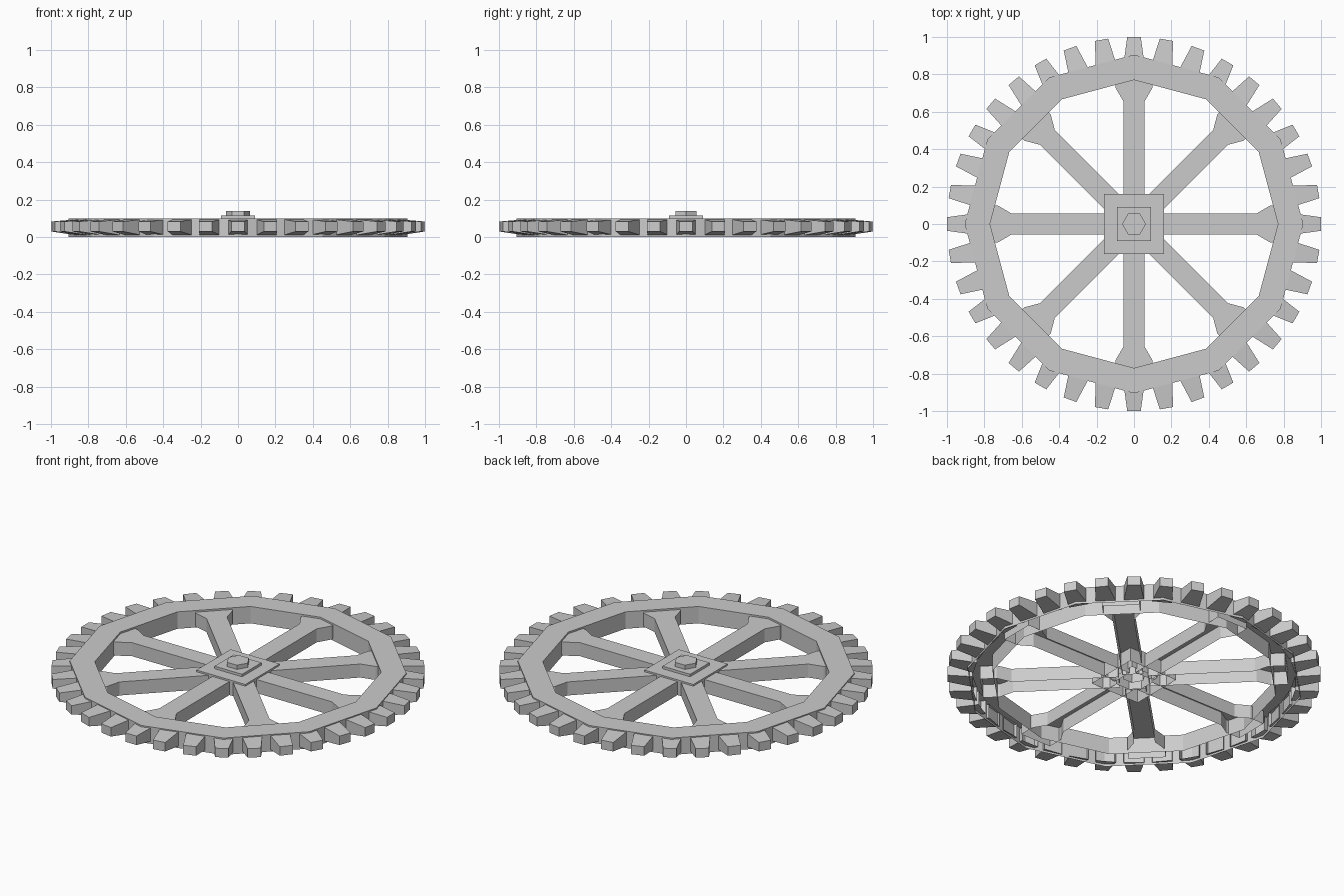
import bpy, bmesh
from math import cos, sin, pi
from mathutils import Matrix, Vector

if "Cube" in bpy.data.objects:
    bpy.data.objects.remove(bpy.data.objects["Cube"])

grey = bpy.data.materials.new("cast grey")
grey.use_nodes = True
colour = (0.6, 0.6, 0.6, 1)
grey.diffuse_color = colour
grey.node_tree.nodes["Principled BSDF"].inputs["Base Color"].default_value = colour


def finish(name, bm):
    mesh = bpy.data.meshes.new(name)
    bm.to_mesh(mesh)
    bm.free()
    mesh.materials.append(grey)
    obj = bpy.data.objects.new(name, mesh)
    bpy.context.collection.objects.link(obj)
    return obj


def ngon(radius, sides, start=0.0):
    return [(radius * cos(start + 2 * pi * i / sides),
             radius * sin(start + 2 * pi * i / sides)) for i in range(sides)]


def walls(bm, lower, upper):
    """Join two matching loops, given anticlockwise, with outward quads."""
    for i in range(len(lower)):
        j = (i + 1) % len(lower)
        bm.faces.new((lower[i], lower[j], upper[j], upper[i]))


def loop(bm, points, z):
    return [bm.verts.new((x, y, z)) for x, y in points]


def shell(name, points, bottom, top):
    """Hollow casting: a top face and side walls, open underneath."""
    bm = bmesh.new()
    low, high = loop(bm, points, bottom), loop(bm, points, top)
    walls(bm, low, high)
    bm.faces.new(high)
    return finish(name, bm)


# Twelve-sided rim, a channel open underneath
bm = bmesh.new()
outer, inner = ngon(0.905, 12), ngon(0.77, 12)
outer_top, inner_top = loop(bm, outer, 0.1), loop(bm, inner, 0.1)
walls(bm, loop(bm, outer, 0), outer_top)
walls(bm, outer_top, inner_top)
walls(bm, inner_top, loop(bm, inner, 0))
finish("rim", bm)

# Teeth taper outward in width and height
for k in range(36):
    bm = bmesh.new()
    ends = []
    for radius, half, low, high in ((0.865, 0.055, 0.01, 0.095),
                                    (1.0, 0.036, 0.03, 0.083)):
        ends.append([bm.verts.new((radius, y, z)) for y, z in
                     ((-half, low), (half, low), (half, high), (-half, high))])
    walls(bm, ends[1], ends[0])
    bm.faces.new(ends[1])
    bmesh.ops.recalc_face_normals(bm, faces=bm.faces)
    bm.transform(Matrix.Rotation(k * pi / 18, 4, "Z"))
    finish(f"tooth_{k + 1}", bm)

# Spokes flare where they enter the rim
side = [(0.08, -0.056), (0.655, -0.056), (0.73, -0.1), (0.82, -0.1)]
outline = side + [(x, -y) for x, y in reversed(side)]
for k in range(8):
    turn = Matrix.Rotation(k * pi / 4, 2)
    points = [tuple(turn @ Vector(p)) for p in outline]
    shell(f"spoke_{k + 1}", points, 0.01, 0.09)

# Hub plates and hexagonal nut
root = 2 ** 0.5
shell("hub_plate", ngon(0.16 * root, 4, pi / 4), 0.01, 0.1)
shell("hub_washer", ngon(0.09 * root, 4, pi / 4), 0.03, 0.115)
shell("hub_nut", ngon(0.064, 6), 0.04, 0.14)
